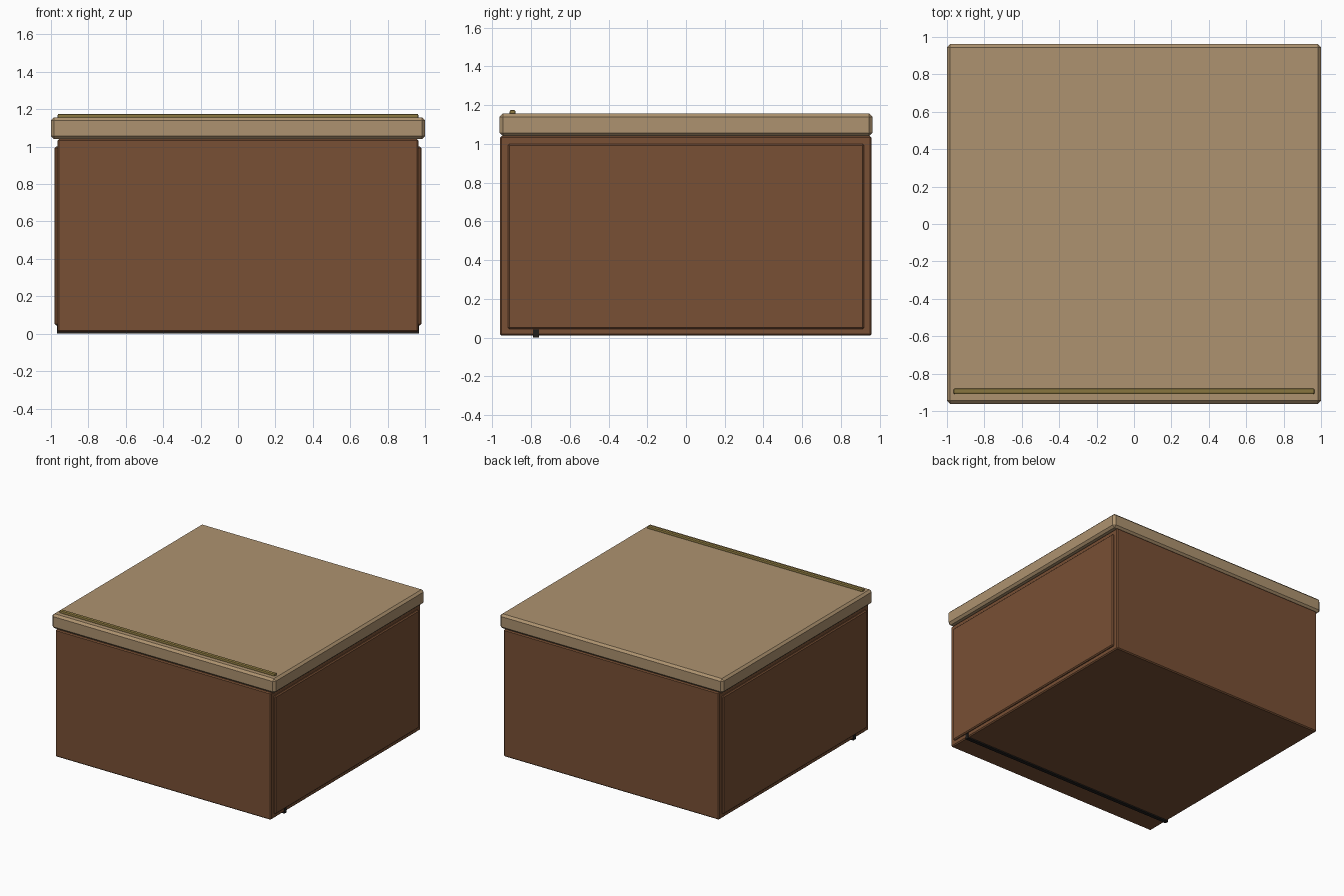
import bpy

if "Cube" in bpy.data.objects:
    bpy.data.objects.remove(bpy.data.objects["Cube"])


def material(name, rgb):
    m = bpy.data.materials.new(name)
    m.diffuse_color = (*rgb, 1)
    m.use_nodes = True
    m.node_tree.nodes["Principled BSDF"].inputs["Base Color"].default_value = m.diffuse_color
    return m


BROWN = material("brown_wood", (0.19, 0.08, 0.035))
TAN = material("tan_lid", (0.42, 0.29, 0.16))
GOLD = material("dark_gold", (0.25, 0.18, 0.05))
BLACK = material("black_trim", (0.015, 0.013, 0.012))


def box(name, x, y, z, mat, bevel=0.0, segments=1):
    """Box from (min, max) ranges on each axis, with optional bevelled edges."""
    lo, hi = zip(x, y, z)
    bpy.ops.mesh.primitive_cube_add(
        size=1, location=[(a + b) / 2 for a, b in zip(lo, hi)])
    ob = bpy.context.object
    ob.name = name
    ob.scale = [b - a for a, b in zip(lo, hi)]
    bpy.ops.object.transform_apply(location=False, rotation=False, scale=True)
    ob.data.materials.append(mat)
    if bevel:
        mod = ob.modifiers.new("bevel", 'BEVEL')
        mod.width = bevel
        mod.segments = segments
    return ob


# Main body
box("chest_body", (-0.965, 0.965), (-0.96, 0.957), (0.01, 1.04), BROWN, 0.008)

# Raised panels on the left and right sides
for side, label in ((-1, "left"), (1, "right")):
    xs = sorted((side * 0.955, side * 0.98))
    box(label + "_side_panel", xs, (-0.92, 0.92), (0.045, 1.0), BROWN, 0.008)

# Lid with chamfered edges
box("lid", (-1.0, 1.0), (-0.962, 0.962), (1.04, 1.157), TAN, 0.017)

# Thin rounded rail along the front of the lid
box("lid_rail", (-0.965, 0.965), (-0.91, -0.88), (1.145, 1.175), GOLD, 0.008, 2)

# Thin strip under the body near the front
box("base_strip", (-0.968, 0.968), (-0.79, -0.76), (0.0, 0.043), BLACK)
